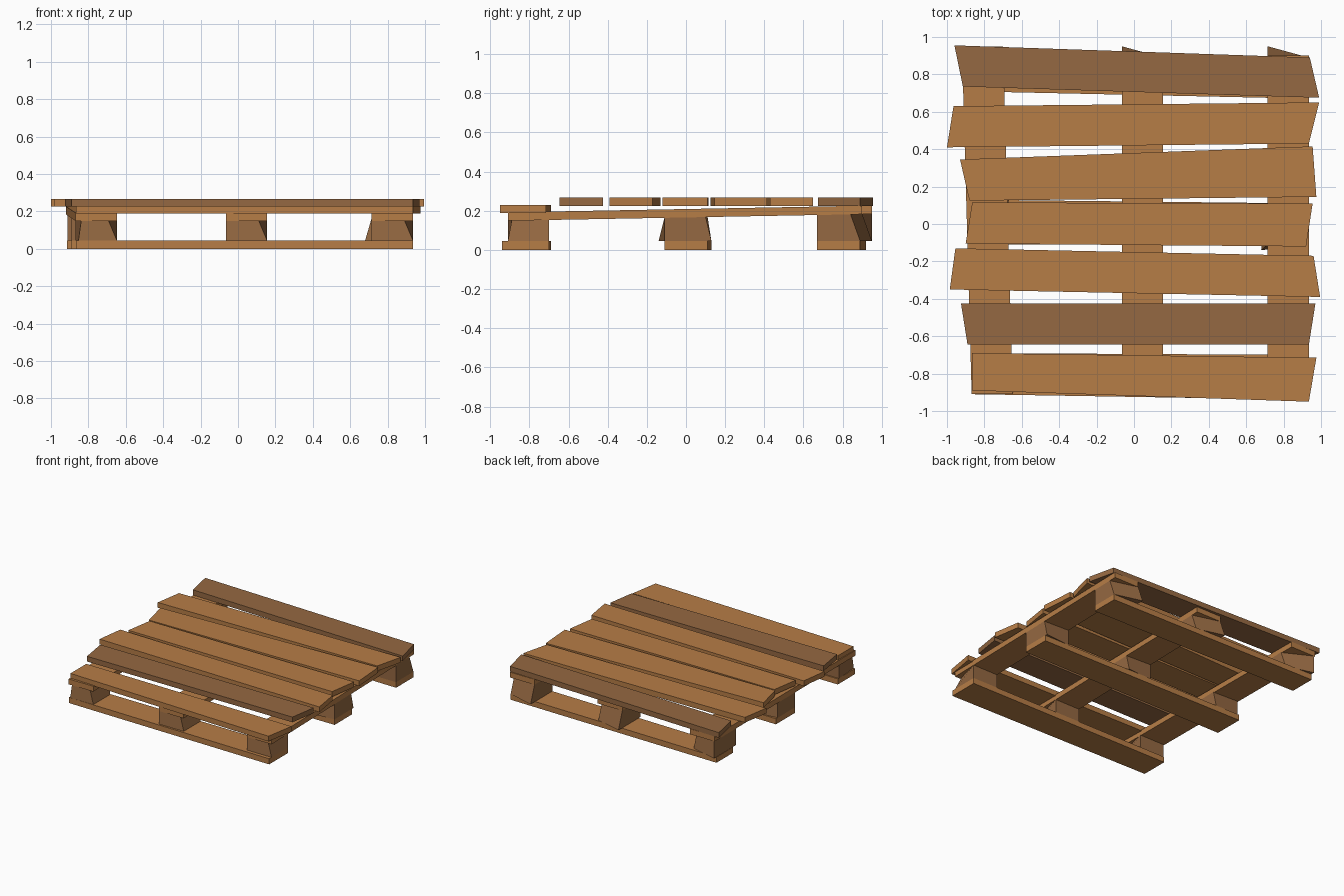
import bpy
import bmesh

cube = bpy.data.objects.get("Cube")
if cube:
    bpy.data.objects.remove(cube, do_unlink=True)


def material(name, color):
    mat = bpy.data.materials.new(name)
    mat.use_nodes = True
    mat.diffuse_color = color
    mat.node_tree.nodes["Principled BSDF"].inputs["Base Color"].default_value = color
    return mat


light_wood = material("light_wood", (0.47, 0.205, 0.062, 1))
dark_wood = material("dark_wood", (0.30, 0.14, 0.054, 1))


def solid(name, bottom, top, mat):
    """Six-sided piece between two four-cornered outlines."""
    bm = bmesh.new()
    low = [bm.verts.new(p) for p in bottom]
    high = [bm.verts.new(p) for p in top]
    bm.faces.new(low[::-1])
    bm.faces.new(high)
    for i in range(4):
        j = (i + 1) % 4
        bm.faces.new((low[i], low[j], high[j], high[i]))
    bmesh.ops.recalc_face_normals(bm, faces=bm.faces)
    mesh = bpy.data.meshes.new(name)
    bm.to_mesh(mesh)
    bm.free()
    mesh.materials.append(mat)
    obj = bpy.data.objects.new(name, mesh)
    bpy.context.collection.objects.link(obj)
    return obj


def board(name, corners, z, thick, mat):
    solid(name, [(x, y, z) for x, y in corners],
          [(x, y, z + thick) for x, y in corners], mat)


# Deck planks, back to front: back left, back right, front right, front left
planks = [
    [(-.96, .955), (.94, .89), (.99, .675), (-.915, .735)],
    [(-.965, .63), (.99, .65), (.935, .43), (-1, .41)],
    [(-.93, .345), (.955, .415), (.975, .145), (-.88, .125)],
    [(-.865, .115), (.955, .11), (.92, -.12), (-.90, -.105)],
    [(-.955, -.13), (.96, -.17), (.995, -.39), (-.985, -.35)],
    [(-.925, -.425), (.97, -.425), (.935, -.645), (-.89, -.645)],
    [(-.865, -.69), (.975, -.715), (.935, -.95), (-.865, -.89)],
]
for i, corners in enumerate(planks):
    mat = dark_wood if i in (0, 5) else light_wood
    z = 0.188 if i == 6 else 0.225
    board(f"deck_plank_{i + 1}", corners, z, 0.042, mat)

# Bottom boards
bottoms = {
    "back": [(-.915, .92), (.935, .89), (.935, .67), (-.915, .71)],
    "middle": [(-.89, .13), (.935, .11), (.935, -.11), (-.89, -.11)],
    "front": [(-.865, -.91), (.935, -.94), (.935, -.70), (-.865, -.69)],
}
for name, corners in bottoms.items():
    board(f"bottom_board_{name}", corners, 0, 0.045, light_wood)


def under(y):
    """Height of the underside of the sloping stringers."""
    return 0.166 + 0.0185 * y


# Stringers: x of the left edge at the front and at the back
columns = {"right": (-.868, -.92), "centre": (-.065, -.065), "left": (.715, .715)}
WIDTH = 0.22
for name, (front, back) in columns.items():
    plan = [(front, -.91), (front + WIDTH, -.91), (back + WIDTH, .95), (back, .95)]
    if name != "right":
        plan[2:] = [(back + WIDTH, .90), (back, .90)]
    solid(f"stringer_{name}", [(x, y, under(y)) for x, y in plan],
          [(x, y, under(y) + 0.043) for x, y in plan], light_wood)

# Twisted blocks between the bottom boards and the stringers
rows = {"front": (-.91, -.70), "middle": (-.11, .11), "back": (.67, .89)}
for col, (front, back) in columns.items():
    for row, (y0, y1) in rows.items():
        x0 = front + (back - front) * (y0 + 0.91) / 1.86
        x1 = x0 + WIDTH
        low = [[x0, y0], [x1, y0], [x1, y1], [x0, y1]]
        high = [p[:] for p in low]
        if row == "front":
            high[1] = [x1 - 0.045, y0 + 0.02]
            if col == "right":
                low[0][0] += 0.015
                high[0][0] += 0.03
        elif row == "middle":
            low[2][1] += 0.02
            high[2][1] -= 0.01
            if col == "left":
                low[0] = [x0 - 0.035, y0 - 0.03]
        else:
            high[2][1] -= 0.05
            low[3][1] += 0.06
            high[3][1] += 0.06 if col == "right" else 0.01
        solid(f"block_{row}_{col}", [(x, y, 0.045) for x, y in low],
              [(x, y, under(y) + 0.002) for x, y in high], dark_wood)
